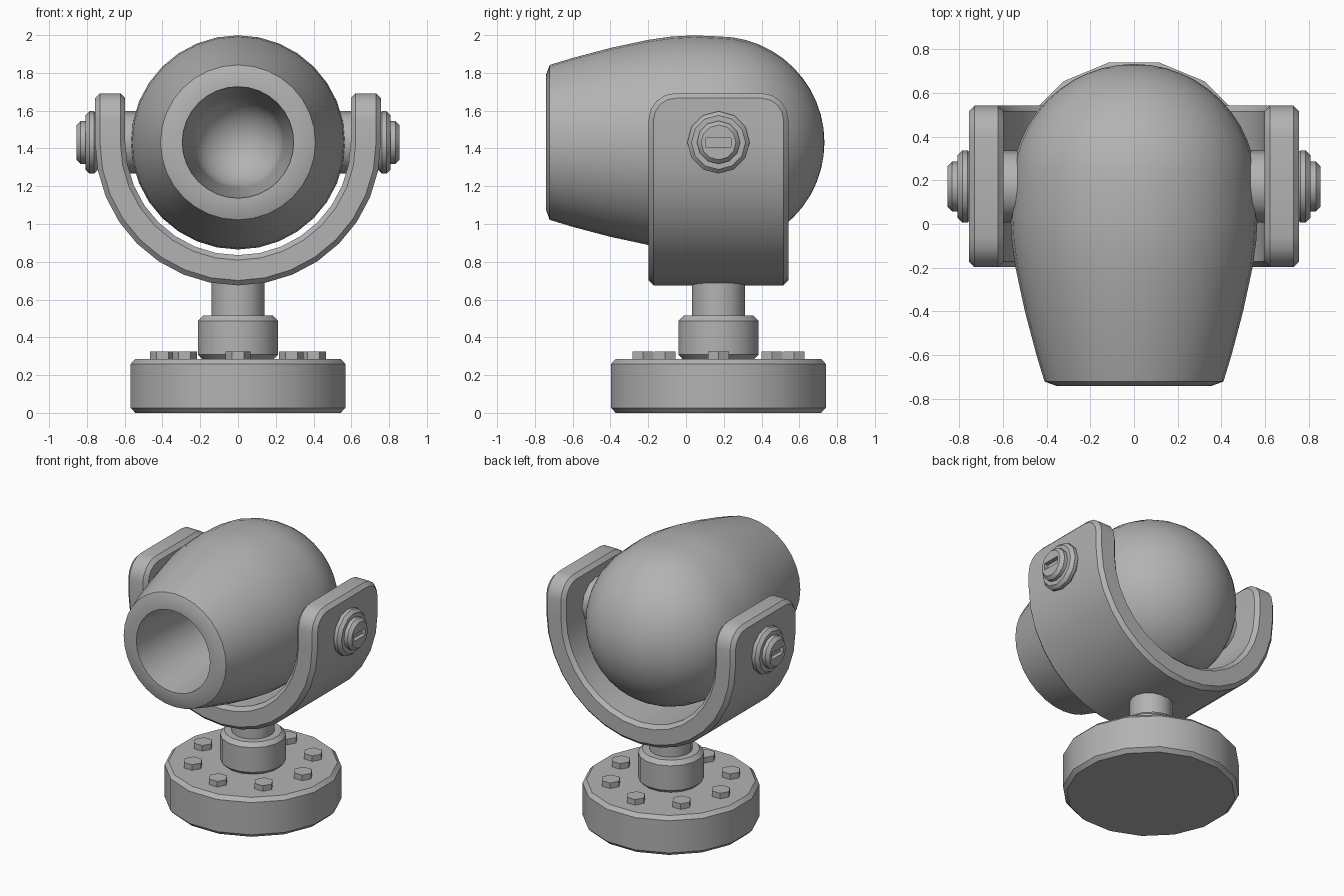
import bpy, bmesh
from math import sin, cos, pi, radians
from mathutils import Matrix, Vector

if "Cube" in bpy.data.objects:
    bpy.data.objects.remove(bpy.data.objects["Cube"], do_unlink=True)

grey = bpy.data.materials.new("plain grey")
grey.use_nodes = True
grey.diffuse_color = (0.45, 0.45, 0.45, 1)
grey.node_tree.nodes["Principled BSDF"].inputs["Base Color"].default_value = grey.diffuse_color

AXIS_Y, AXIS_Z = 0.172, 1.432      # shared pivot of head, yoke and base


def finish(name, bm, matrix=Matrix(), smooth=True):
    """Turn a bmesh into a shaded, coloured object."""
    bm.transform(matrix)
    bmesh.ops.recalc_face_normals(bm, faces=bm.faces)
    mesh = bpy.data.meshes.new(name)
    bm.to_mesh(mesh)
    bm.free()
    mesh.materials.append(grey)
    obj = bpy.data.objects.new(name, mesh)
    bpy.context.collection.objects.link(obj)
    bpy.ops.object.select_all(action="DESELECT")
    obj.select_set(True)
    bpy.context.view_layer.objects.active = obj
    if smooth:
        bpy.ops.object.shade_smooth_by_angle(angle=radians(35))
    return obj


def lathe(name, profile, sides, matrix, turn=0.0, smooth=True):
    """Revolve (radius, height) points around local z; open ends get flat caps."""
    bm = bmesh.new()
    rings = []
    for r, h in profile:
        if r == 0:
            rings.append([bm.verts.new((0, 0, h))] * sides)
        else:
            angles = [2 * pi * (i + turn) / sides for i in range(sides)]
            rings.append([bm.verts.new((r * cos(a), r * sin(a), h)) for a in angles])
    for low, high in zip(rings, rings[1:]):
        for i in range(sides):
            j = (i + 1) % sides
            bm.faces.new(list(dict.fromkeys((low[i], low[j], high[j], high[i]))))
    for ring, (r, h) in ((rings[0], profile[0]), (rings[-1], profile[-1])):
        if r > 0:
            bm.faces.new(ring)
    return finish(name, bm, matrix, smooth)


def drum(r, low, high, c):
    """Profile of a cylinder with both rims chamfered."""
    return [(r - c, low), (r, low + c), (r, high - c), (r - c, high)]


upright = Matrix.Translation((0, AXIS_Y, 0))

# Base, hub and post
lathe("base", drum(0.58, 0, 0.285, 0.026), 16, upright, 0.5)
lathe("base_hub", drum(0.217, 0.28, 0.515, 0.028), 16, upright, 0.5)
lathe("post", [(0.142, 0.5), (0.142, 0.72)], 16, upright, 0.5)

# Ring of hex bolts
for k in range(8):
    a = k * pi / 4
    place = upright @ Matrix.Translation((0.4 * cos(a), 0.4 * sin(a), 0))
    lathe(f"base_bolt_{k + 1}", [(0.065, 0.27), (0.065, 0.325)], 6, place, smooth=False)

# Hollow head: outer shell, domed back, mouth and inner bowl
bowl = [(0.24 * sin(t * pi / 16), -0.1 + 0.24 * cos(t * pi / 16)) for t in range(9)]
mouth = [(0.295, -0.742), (0.355, -0.742)]
shell = [(0.41, -0.722), (0.447, -0.6), (0.5, -0.4), (0.543, -0.2),
         (0.56, -0.08), (0.567, 0.04)]
dome = [(0.561 * cos(t * pi / 24), AXIS_Y + 0.561 * sin(t * pi / 24)) for t in range(12)]
forward = Matrix.Translation((0, 0, AXIS_Z)) @ Matrix.Rotation(-pi / 2, 4, "X")
lathe("head", bowl + mouth + shell + dome + [(0, AXIS_Y + 0.561)], 32, forward)

# U-shaped yoke, extruded front to back
OUTER, INNER, HALF, ARM, STEPS = 0.757, 0.597, 0.37, 0.26, 16


def u_path(r):
    arc = [(-r * cos(pi * i / STEPS), -r * sin(pi * i / STEPS)) for i in range(STEPS + 1)]
    return [(-r, ARM)] + arc + [(r, ARM)]


bm = bmesh.new()
sections = []
for (ox, oz), (ix, iz) in zip(u_path(OUTER), u_path(INNER)):
    sections.append([bm.verts.new(p) for p in
                     ((ox, -HALF, oz), (ix, -HALF, iz), (ix, HALF, iz), (ox, HALF, oz))])
for a, b in zip(sections, sections[1:]):
    for i in range(4):
        j = (i + 1) % 4
        bm.faces.new((a[i], a[j], b[j], b[i]))
bm.faces.new(sections[0])
bm.faces.new(sections[-1])
# Round the top corners of both arms
corners = [e for e in bm.edges
           if all(abs(v.co.z - ARM) < 1e-4 for v in e.verts)
           and abs(e.verts[0].co.y - e.verts[1].co.y) < 1e-4]
bmesh.ops.bevel(bm, geom=corners, offset=0.14, segments=4, profile=0.5, affect="EDGES")
# Chamfer every rim
bmesh.ops.recalc_face_normals(bm, faces=bm.faces)
rims = [e for e in bm.edges if e.calc_face_angle(0) > radians(50)]
bmesh.ops.bevel(bm, geom=rims, offset=0.026, segments=1, affect="EDGES")
finish("yoke", bm, Matrix.Translation((0, AXIS_Y, AXIS_Z)))

# Pivots on both sides: inner spacer, washer and slotted cap
for side, s in (("left", 1), ("right", -1)):
    outward = Matrix.Translation((0, AXIS_Y, AXIS_Z)) @ Matrix.Rotation(s * pi / 2, 4, "Y")
    lathe(side + "_spacer", [(0.165, 0.5), (0.165, 0.62)], 12, outward)
    lathe(side + "_washer", drum(0.165, 0.74, 0.808, 0.022), 12, outward)
    cap = lathe(side + "_pivot_cap", drum(0.114, 0.78, 0.855, 0.022), 12, outward)
    # Screwdriver slot
    cutter_bm = bmesh.new()
    bmesh.ops.create_cube(cutter_bm, size=1)
    size = Matrix.Diagonal(Vector((0.06, 0.135, 0.048, 1)))
    spot = Matrix.Translation((s * 0.855, AXIS_Y, AXIS_Z))
    cutter = finish(side + "_slot_cutter", cutter_bm, spot @ size, False)
    cutter.hide_render = True
    cut = cap.modifiers.new("slot", "BOOLEAN")
    cut.operation, cut.object, cut.solver = "DIFFERENCE", cutter, "EXACT"
    bpy.context.view_layer.objects.active = cap
    bpy.ops.object.modifier_apply(modifier=cut.name)
    bpy.data.objects.remove(cutter, do_unlink=True)
